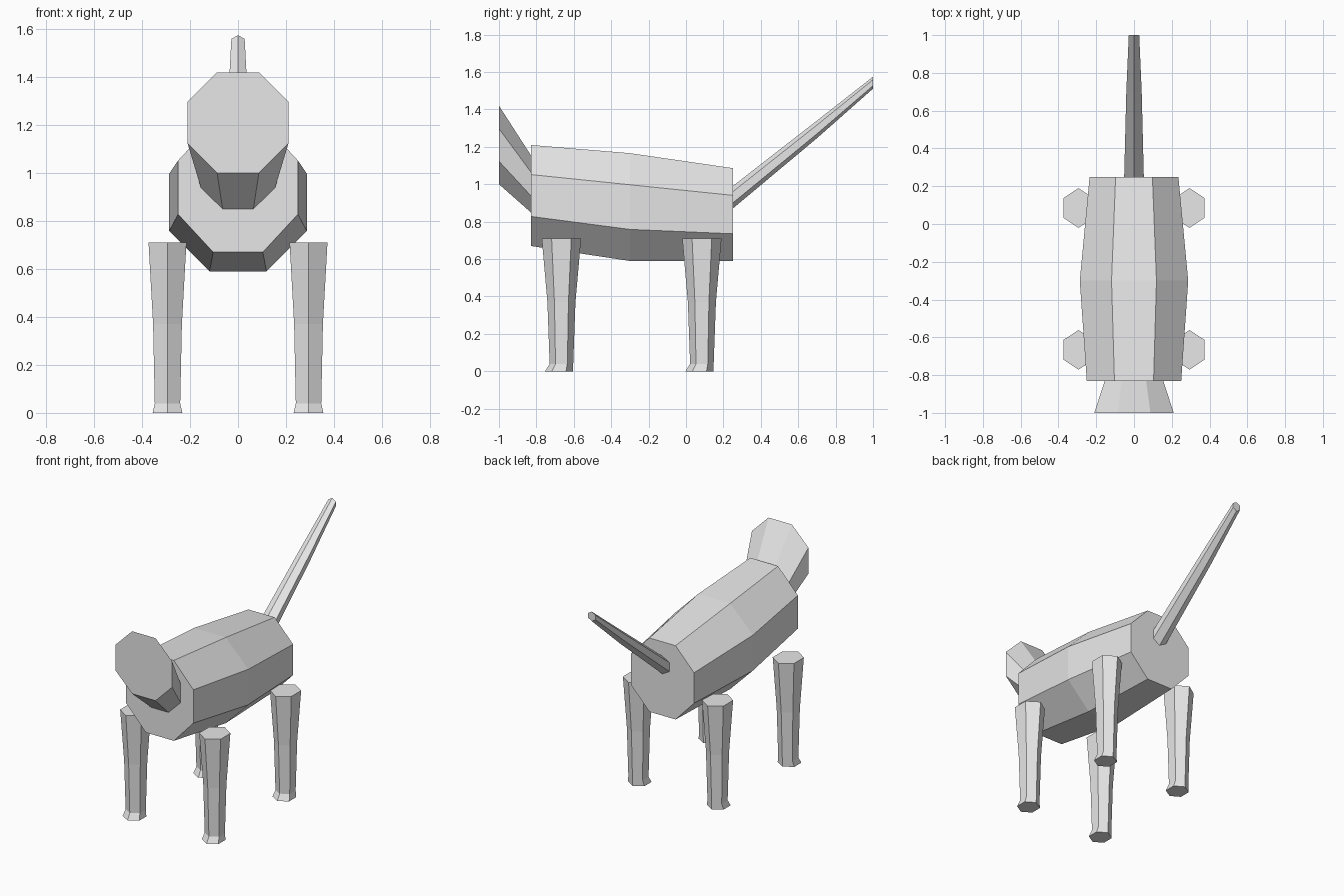
import bpy
import bmesh
from math import cos, sin, pi, radians
from mathutils import Vector

cube = bpy.data.objects.get("Cube")
if cube:
    bpy.data.objects.remove(cube)

grey = bpy.data.materials.new("plain grey")
grey.use_nodes = True
grey.diffuse_color = (0.8, 0.8, 0.8, 1)
grey.node_tree.nodes["Principled BSDF"].inputs["Base Color"].default_value = (0.8, 0.8, 0.8, 1)


def loft(name, rings):
    """Skin a closed, flat-shaded solid through rings of points."""
    bm = bmesh.new()
    loops = [[bm.verts.new(p) for p in ring] for ring in rings]
    n = len(loops[0])
    for a, b in zip(loops, loops[1:]):
        for i in range(n):
            j = (i + 1) % n
            bm.faces.new((a[i], a[j], b[j], b[i]))
    bm.faces.new(loops[0])
    bm.faces.new(loops[-1])
    bmesh.ops.recalc_face_normals(bm, faces=bm.faces)
    mesh = bpy.data.meshes.new(name)
    bm.to_mesh(mesh)
    bm.free()
    mesh.materials.append(grey)
    obj = bpy.data.objects.new(name, mesh)
    bpy.context.collection.objects.link(obj)
    return obj


def upright_ring(sides, y, z, rx, rz, turn):
    """Polygon standing across the body at depth y."""
    angles = [radians(turn) + 2 * pi * i / sides for i in range(sides)]
    return [Vector((rx * cos(a), y, z + rz * sin(a))) for a in angles]


def octagon(y, z, half_width, half_height):
    k = 1 / cos(pi / 8)
    return upright_ring(8, y, z, half_width * k, half_height * k, 22.5)


def hexagon(y, z, r):
    return upright_ring(6, y, z, r, r, 30)


# Barrel body and flared head
loft("body", [octagon(-0.83, 0.94, 0.25, 0.27),
              octagon(-0.30, 0.878, 0.287, 0.288),
              octagon(0.25, 0.838, 0.235, 0.248)])
loft("head", [octagon(-1.0, 1.21, 0.21, 0.21),
              octagon(-0.83, 1.003, 0.155, 0.153)])

# Tapering raised tail
loft("tail", [hexagon(0.25, 0.93, 0.06),
              hexagon(0.70, 1.293, 0.047),
              hexagon(1.0, 1.543, 0.032)])

# Leg sections: height, forward shift, half width, half depth
LEG = [(0.71, 0, 0.079, 0.105), (0.37, 0, 0.06, 0.075),
       (0.04, 0, 0.053, 0.063), (0, -0.013, 0.062, 0.075)]


def leg(name, x, y):
    rings = []
    for z, shift, half_width, depth in LEG:
        angles = [pi / 6 + pi / 3 * i for i in range(6)]
        rings.append([(x + half_width / cos(pi / 6) * cos(a),
                       y + shift + depth * sin(a), z) for a in angles])
    loft(name, rings)


for side, sx in (("left", 1), ("right", -1)):
    leg(f"front_leg_{side}", sx * 0.294, -0.666)
    leg(f"back_leg_{side}", sx * 0.294, 0.085)
